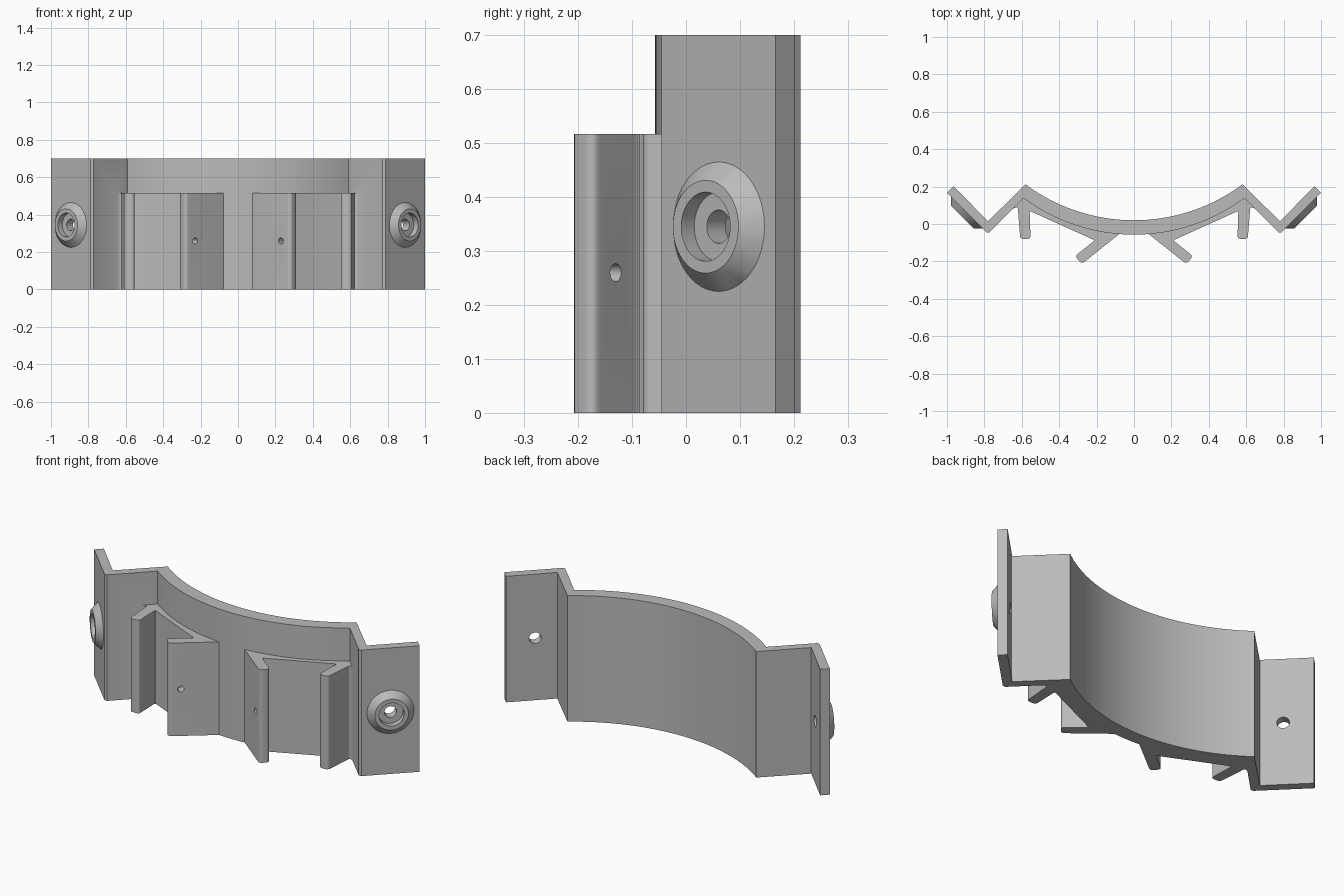
import bpy, bmesh, math
from mathutils import Vector, Matrix

cube = bpy.data.objects.get("Cube")
if cube:
    bpy.data.objects.remove(cube, do_unlink=True)

HEIGHT, RIB_HEIGHT, BOLT_Z = 0.70, 0.517, 0.345

grey = bpy.data.materials.new("plain grey")
grey.use_nodes = True
grey.diffuse_color = (0.5, 0.5, 0.5, 1)
grey.node_tree.nodes["Principled BSDF"].inputs["Base Color"].default_value = (0.5, 0.5, 0.5, 1)


def make_object(name, bm):
    bmesh.ops.recalc_face_normals(bm, faces=bm.faces)
    mesh = bpy.data.meshes.new(name)
    bm.to_mesh(mesh)
    bm.free()
    mesh.materials.append(grey)
    obj = bpy.data.objects.new(name, mesh)
    bpy.context.collection.objects.link(obj)
    return obj


def extrude_outline(name, points, height):
    bm = bmesh.new()
    face = bm.faces.new([bm.verts.new((x, y, 0)) for x, y in points])
    result = bmesh.ops.extrude_face_region(bm, geom=[face])
    top = [v for v in result["geom"] if isinstance(v, bmesh.types.BMVert)]
    bmesh.ops.translate(bm, verts=top, vec=(0, 0, height))
    return make_object(name, bm)


def lathe(name, profile, matrix, steps=48):
    """Spin a closed (radius, height) profile about the local z axis."""
    bm = bmesh.new()
    rings = []
    for i in range(steps):
        a = math.tau * i / steps
        rings.append([bm.verts.new((r * math.cos(a), r * math.sin(a), h)) for r, h in profile])
    for i, ring in enumerate(rings):
        after = rings[(i + 1) % steps]
        for j in range(len(profile)):
            k = (j + 1) % len(profile)
            bm.faces.new((ring[j], after[j], after[k], ring[k]))
    bm.transform(matrix)
    return make_object(name, bm)


def cylinder(name, radius, depth, matrix):
    bm = bmesh.new()
    bmesh.ops.create_cone(bm, cap_ends=True, segments=32, radius1=radius,
                          radius2=radius, depth=depth, matrix=matrix)
    return make_object(name, bm)


def combine(target, tool, operation):
    mod = target.modifiers.new(operation.title(), 'BOOLEAN')
    mod.operation, mod.object, mod.solver = operation, tool, 'EXACT'
    bpy.context.view_layer.objects.active = target
    bpy.ops.object.modifier_apply(modifier=mod.name)
    bpy.data.objects.remove(tool, do_unlink=True)


def arc(half_width, low, high, steps=48):
    """Shallow circular arc from -half_width to +half_width."""
    sag = high - low
    radius = (half_width ** 2 + sag ** 2) / (2 * sag)
    limit = math.asin(half_width / radius)
    angles = [limit * (2 * i / steps - 1) for i in range(steps + 1)]
    return [(radius * math.sin(a), low + radius * (1 - math.cos(a))) for a in angles]


def rounded(corner, before, after, radius, steps=5):
    """Soften one outline corner with a short curve."""
    c, b, a = Vector(corner), Vector(before), Vector(after)
    start = c + (b - c).normalized() * radius
    end = c + (a - c).normalized() * radius
    pts = []
    for i in range(steps + 1):
        t = i / steps
        pts.append(tuple(start * (1 - t) ** 2 + c * 2 * t * (1 - t) + end * t * t))
    return pts


def outline(entries):
    """Entries are (x, y) or (x, y, corner radius)."""
    pts = []
    for i, e in enumerate(entries):
        if len(e) == 2:
            pts.append(e)
        else:
            after = entries[(i + 1) % len(entries)]
            pts += rounded(e[:2], entries[i - 1][:2], after[:2], e[2])
    return pts


def facing(location, normal):
    return Matrix.Translation(location) @ Vector(normal).to_track_quat('Z', 'Y').to_matrix().to_4x4()


# Curved wall with a folded flange on each side
flange = [(0.773, -0.045), (0.789, -0.045), (1.0, 0.166), (0.965, 0.201), (0.78, 0.015)]
front, back = arc(0.59, -0.057, 0.138), arc(0.58, 0.02, 0.212)
mirrored = [(-x, y) for x, y in reversed(flange)]
bracket = extrude_outline("bracket", front + flange + back[::-1] + mirrored, HEIGHT)

# Lower front ribs: slanted rib, flat web and straight outer rib
rib = [(0.075, -0.051), (0.28, -0.214, 0.02), (0.316, -0.172, 0.02), (0.21, -0.087, 0.01),
       (0.558, 0.070, 0.012), (0.553, -0.080, 0.018), (0.608, -0.080, 0.018),
       (0.622, 0.094, 0.014), (0.65, 0.08), (0.59, 0.16), (0.3, 0.02), (0.075, -0.03)]
for side in (1, -1):
    points = [(side * x, y) for x, y in outline(rib)]
    combine(bracket, extrude_outline("ribs", points, RIB_HEIGHT), 'UNION')

    # Conical bolt boss with a counterbore
    normal = (side, -1, 0)
    seat = facing((side * 0.8945, 0.0605, BOLT_Z), normal)
    boss = [(0.064, -0.01), (0.12, -0.01), (0.12, 0), (0.086, 0.034), (0.064, 0.034)]
    combine(bracket, lathe("boss", boss, seat), 'UNION')
    combine(bracket, cylinder("bolt_hole", 0.031, 0.3, seat), 'DIFFERENCE')

    # Small pin hole through the slanted rib
    pin = facing((side * 0.2475, -0.151, 0.26), (side * 0.62, 0.785, 0))
    combine(bracket, cylinder("pin_hole", 0.0165, 0.1, pin), 'DIFFERENCE')

bpy.ops.object.select_all(action='DESELECT')
bracket.select_set(True)
bpy.context.view_layer.objects.active = bracket
bpy.ops.object.shade_smooth_by_angle(angle=math.radians(30))
